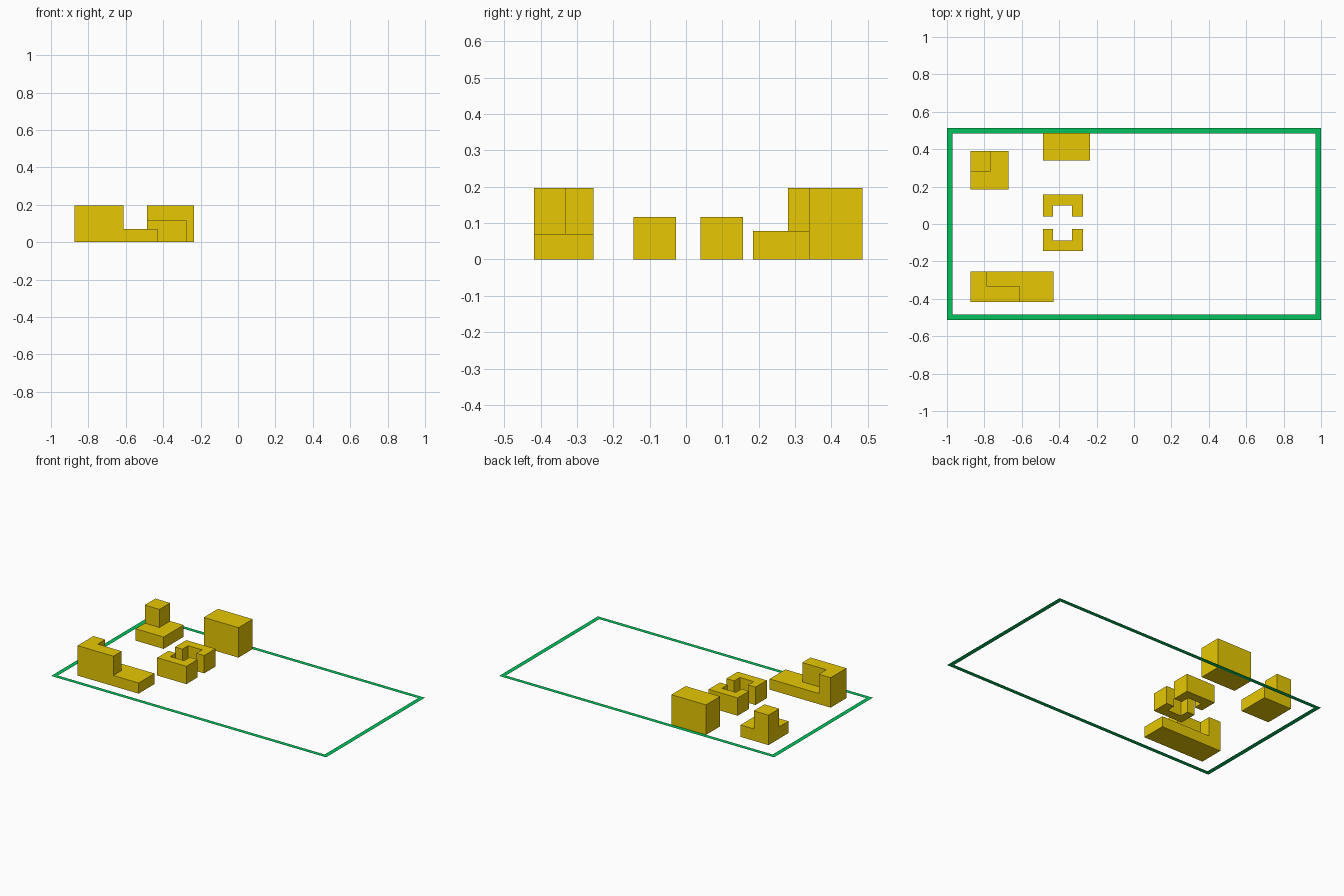
import bpy
import bmesh

if "Cube" in bpy.data.objects:
    bpy.data.objects.remove(bpy.data.objects["Cube"])


def material(name, rgb):
    m = bpy.data.materials.new(name)
    m.diffuse_color = (*rgb, 1.0)
    m.use_nodes = True
    m.node_tree.nodes["Principled BSDF"].inputs["Base Color"].default_value = m.diffuse_color
    return m


YELLOW = material("mustard yellow", (0.807, 0.584, 0.001))
GREEN = material("border green", (0.001, 0.533, 0.107))


def finish(name, bm, mat):
    bmesh.ops.recalc_face_normals(bm, faces=bm.faces)
    mesh = bpy.data.meshes.new(name)
    bm.to_mesh(mesh)
    bm.free()
    mesh.materials.append(mat)
    obj = bpy.data.objects.new(name, mesh)
    bpy.context.collection.objects.link(obj)
    return obj


def prism(bm, outline, z0, z1):
    """Extrude a plan outline from z0 to z1."""
    face = bm.faces.new([bm.verts.new((x, y, z0)) for x, y in outline])
    ext = bmesh.ops.extrude_face_region(bm, geom=[face], use_keep_orig=True)
    top = [v for v in ext["geom"] if isinstance(v, bmesh.types.BMVert)]
    bmesh.ops.translate(bm, vec=(0, 0, z1 - z0), verts=top)


def building(name, *levels):
    bm = bmesh.new()
    for outline, z0, z1 in levels:
        prism(bm, outline, z0, z1)
    return finish(name, bm, YELLOW)


def rect(x0, x1, y0, y1):
    return [(x0, y0), (x1, y0), (x1, y1), (x0, y1)]


# plain tall block at the back edge
building("box_building", (rect(-0.486, -0.234, 0.339, 0.486), 0, 0.197))

# low square base with a corner tower
building("corner_tower_building",
         (rect(-0.874, -0.67, 0.184, 0.391), 0, 0.078),
         (rect(-0.874, -0.767, 0.28, 0.391), 0.078, 0.197))

# long low base with an L-shaped tower
tower = [(-0.874, -0.418), (-0.613, -0.418), (-0.613, -0.332),
         (-0.788, -0.332), (-0.788, -0.254), (-0.874, -0.254)]
building("long_building",
         (rect(-0.874, -0.43, -0.418, -0.254), 0, 0.07),
         (tower, 0.07, 0.197))

# pair of U-shaped blocks facing each other across a small courtyard
u_plan = [(-0.486, 0.04), (-0.432, 0.04), (-0.432, 0.099), (-0.331, 0.099),
          (-0.331, 0.04), (-0.274, 0.04), (-0.274, 0.157), (-0.486, 0.157)]
building("back_courtyard_block", (u_plan, 0, 0.117))
building("front_courtyard_block",
         ([(x, 0.012 - y) for x, y in u_plan], 0, 0.117))

# flat green border strip around the site
outer, inner = rect(-1, 1, -0.513, 0.513), rect(-0.97, 0.97, -0.485, 0.485)
bm = bmesh.new()
a = [bm.verts.new((x, y, 0)) for x, y in outer]
b = [bm.verts.new((x, y, 0)) for x, y in inner]
for i in range(4):
    j = (i + 1) % 4
    bm.faces.new((a[i], a[j], b[j], b[i]))
border = finish("site_border", bm, GREEN)
if border.data.polygons[0].normal.z < 0:
    border.data.flip_normals()
